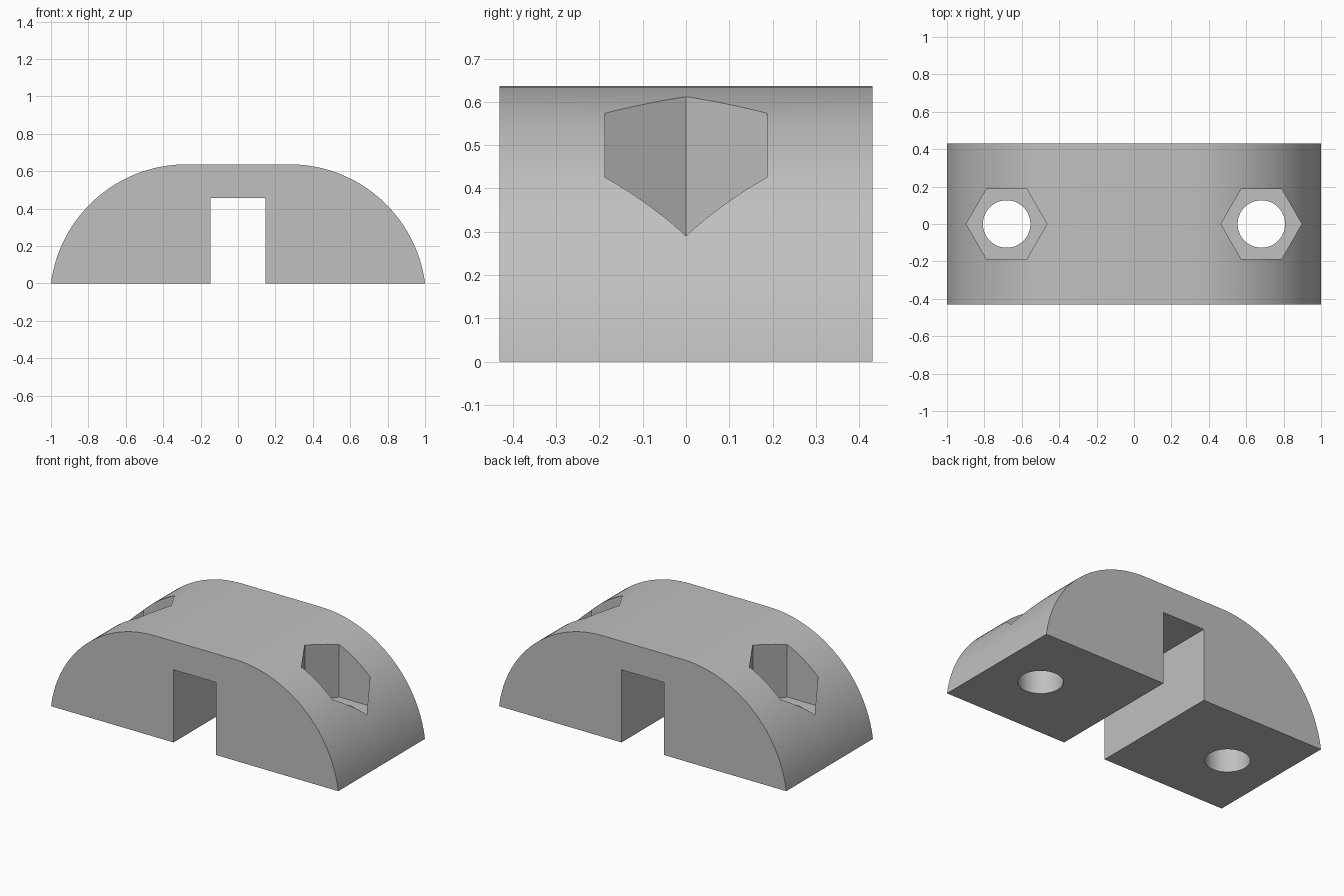
import bpy
import bmesh
from math import asin, cos, sin, pi

HALF_WIDTH = 0.431
TOP = 0.637
ARC_RADIUS, ARC_X = 0.73, 0.276
ARC_Z = TOP - ARC_RADIUS
SLOT_X, SLOT_TOP = 0.147, 0.457
BOLT_X = 0.681

old = bpy.data.objects.get("Cube")
if old:
    bpy.data.objects.remove(old)

grey = bpy.data.materials.new("plain_grey")
grey.use_nodes = True
colour = (0.53, 0.53, 0.53, 1)
grey.diffuse_color = colour
grey.node_tree.nodes["Principled BSDF"].inputs["Base Color"].default_value = colour


def make_object(name, bm):
    bmesh.ops.recalc_face_normals(bm, faces=bm.faces)
    mesh = bpy.data.meshes.new(name)
    bm.to_mesh(mesh)
    bm.free()
    mesh.materials.append(grey)
    obj = bpy.data.objects.new(name, mesh)
    bpy.context.collection.objects.link(obj)
    return obj


def prism_cutter(name, x, radius, sides, bottom, top):
    """Upright prism with a corner pointing along x."""
    bm = bmesh.new()
    ring = [bm.verts.new((x + radius * cos(2 * pi * i / sides),
                          radius * sin(2 * pi * i / sides), bottom))
            for i in range(sides)]
    base = bm.faces.new(ring)
    grown = bmesh.ops.extrude_face_region(bm, geom=[base])
    verts = [v for v in grown["geom"] if isinstance(v, bmesh.types.BMVert)]
    bmesh.ops.translate(bm, vec=(0, 0, top - bottom), verts=verts)
    obj = make_object(name, bm)
    obj.hide_render = True
    return obj


# Half profile from slot to crown: slot wall, foot, rounded shoulder
steps = 32
start = asin(-ARC_Z / ARC_RADIUS)
half = [(SLOT_X, SLOT_TOP), (SLOT_X, 0)]
for i in range(steps + 1):
    a = start + (pi / 2 - start) * i / steps
    half.append((ARC_X + ARC_RADIUS * cos(a), ARC_Z + ARC_RADIUS * sin(a)))
profile = half + [(-x, z) for x, z in reversed(half)]

# Clamp body, extruded across its width
bm = bmesh.new()
side = bm.faces.new([bm.verts.new((x, -HALF_WIDTH, z)) for x, z in profile])
grown = bmesh.ops.extrude_face_region(bm, geom=[side])
bmesh.ops.translate(bm, vec=(0, 2 * HALF_WIDTH, 0),
                    verts=[v for v in grown["geom"] if isinstance(v, bmesh.types.BMVert)])
body = make_object("clamp_body", bm)

# Hexagonal nut pockets and bolt holes on both sides
cutters = []
for sign in (-1, 1):
    cutters.append(prism_cutter("nut_pocket_cutter", sign * BOLT_X, 0.216, 6, 0.243, 1))
    cutters.append(prism_cutter("bolt_hole_cutter", sign * BOLT_X, 0.127, 48, -0.2, 0.4))

bpy.ops.object.select_all(action="DESELECT")
body.select_set(True)
bpy.context.view_layer.objects.active = body
for cutter in cutters:
    cut = body.modifiers.new(cutter.name, "BOOLEAN")
    cut.operation = "DIFFERENCE"
    cut.solver = "EXACT"
    cut.object = cutter
    bpy.ops.object.modifier_apply(modifier=cut.name)
    bpy.data.objects.remove(cutter)

bpy.ops.object.shade_smooth_by_angle(angle=pi / 6)
